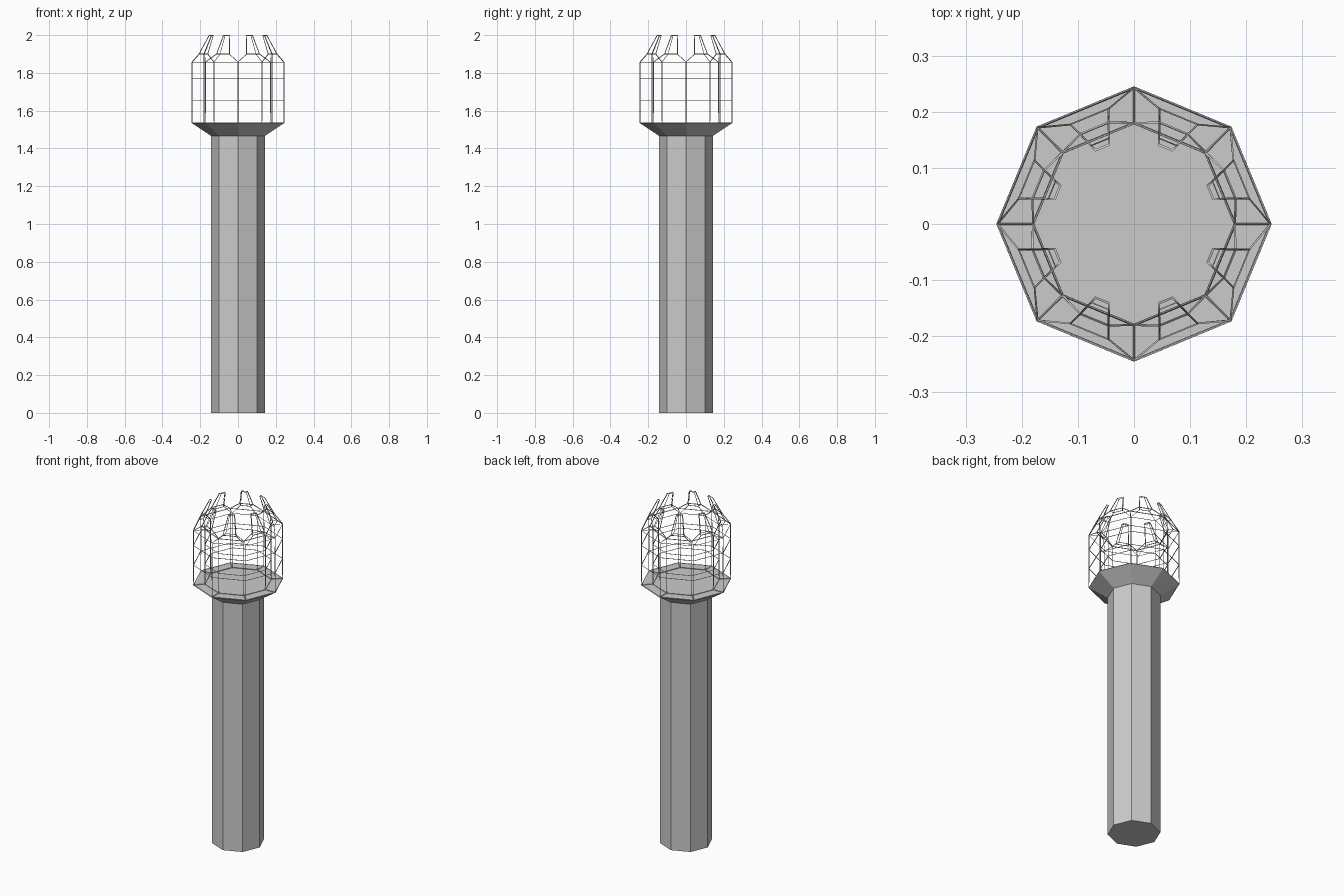
import bpy, bmesh
from math import sin, cos, pi
from mathutils import Vector

if "Cube" in bpy.data.objects:
    bpy.data.objects.remove(bpy.data.objects["Cube"])

N = 8


def ring(bm, r, z):
    return [bm.verts.new((r * cos(2 * pi * i / N), r * sin(2 * pi * i / N), z)) for i in range(N)]


def bridge(bm, a, b):
    n = len(a)
    for i in range(n):
        j = (i + 1) % n
        bm.faces.new((a[i], a[j], b[j], b[i]))


def finish(bm, name):
    bmesh.ops.recalc_face_normals(bm, faces=bm.faces)
    me = bpy.data.meshes.new(name)
    bm.to_mesh(me)
    bm.free()
    ob = bpy.data.objects.new(name, me)
    bpy.context.collection.objects.link(ob)
    return ob


# Octagonal column with flared head
bm = bmesh.new()
rings = [ring(bm, r, z) for r, z in ((0.142, 0), (0.142, 1.466), (0.244, 1.534))]
for a, b in zip(rings, rings[1:]):
    bridge(bm, a, b)
bm.faces.new(rings[0])
bm.faces.new(rings[-1])
finish(bm, "column")

# Double-walled wire basket
bm = bmesh.new()
levels = (1.535, 1.652, 1.769, 1.857)
outer = [ring(bm, 0.243, z) for z in levels]
inner = [ring(bm, 0.18, z) for z in levels]
for wall in (outer, inner):
    for a, b in zip(wall, wall[1:]):
        bridge(bm, a, b)
bridge(bm, outer[0], inner[0])

# Tapered prongs rising from each rim segment, leaning inward
for i in range(N):
    j = (i + 1) % N
    base = [outer[-1][i], outer[-1][j], inner[-1][j], inner[-1][i]]
    c = sum((v.co for v in base), Vector()) / 4
    axis = Vector((c.x, c.y, 0)).normalized()
    prev = base
    for scale, radius, z in ((0.395, 0.196, 1.9), (0.19, 0.153, 1.998)):
        new = []
        for v in base:
            p = axis * radius + (v.co - c) * scale
            new.append(bm.verts.new((p.x, p.y, z)))
        bridge(bm, prev, new)
        prev = new
    bm.faces.new(prev)
# radial rim edges are shared by neighbouring prong bases
cage = finish(bm, "wire_basket")
mod = cage.modifiers.new("wires", 'WIREFRAME')
mod.thickness = 0.005
mod.use_even_offset = False
mod.use_boundary = True
